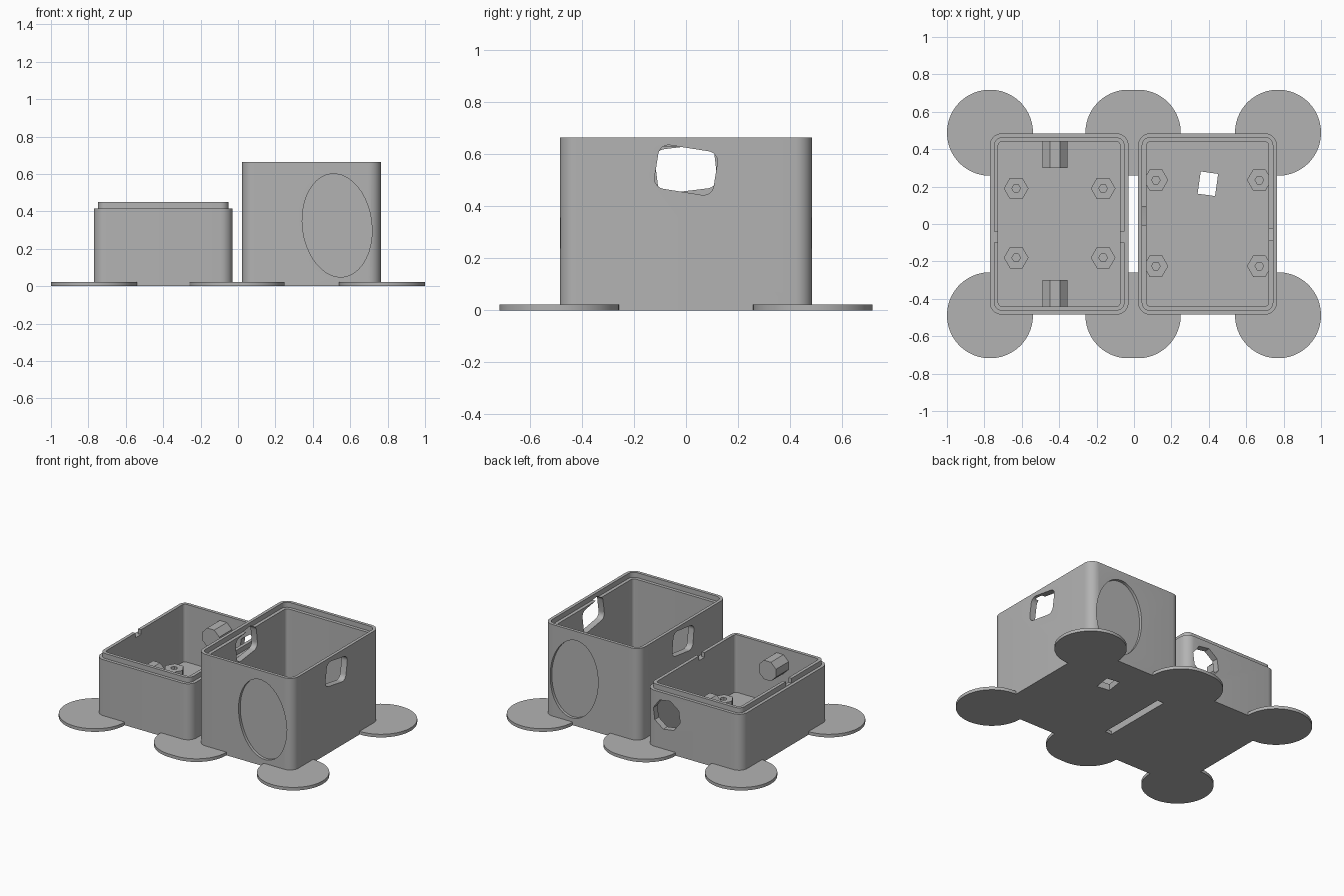
import bpy, bmesh, math
from mathutils import Matrix, Vector

cube = bpy.data.objects.get("Cube")
if cube:
    bpy.data.objects.remove(cube)

grey = bpy.data.materials.new("plain_grey")
grey.use_nodes = True
COLOUR = (0.45, 0.45, 0.45, 1)
grey.diffuse_color = COLOUR
grey.node_tree.nodes["Principled BSDF"].inputs["Base Color"].default_value = COLOUR


def loft(name, rings, capped=True, matrix=Matrix()):
    """Join equal-length point rings into a solid; uncapped ones close on themselves."""
    bm = bmesh.new()
    loops = [[bm.verts.new(matrix @ Vector(p)) for p in ring] for ring in rings]
    pairs = list(zip(loops, loops[1:]))
    if capped:
        bm.faces.new(loops[0])
        bm.faces.new(loops[-1])
    else:
        pairs.append((loops[-1], loops[0]))
    for a, b in pairs:
        for i in range(len(a)):
            j = (i + 1) % len(a)
            bm.faces.new((a[i], a[j], b[j], b[i]))
    bmesh.ops.recalc_face_normals(bm, faces=bm.faces)
    mesh = bpy.data.meshes.new(name)
    bm.to_mesh(mesh)
    bm.free()
    mesh.materials.append(grey)
    obj = bpy.data.objects.new(name, mesh)
    bpy.context.collection.objects.link(obj)
    return obj


def ellipse(rx, ry, z, sides, turn=0.0):
    step = 2 * math.pi / sides
    return [(rx * math.cos(i * step + turn), ry * math.sin(i * step + turn), z)
            for i in range(sides)]


def rounded_rect(hx, hy, r, z, steps=8):
    pts = []
    for k, (sx, sy) in enumerate(((1, 1), (-1, 1), (-1, -1), (1, -1))):
        for i in range(steps + 1):
            a = math.pi / 2 * (k + i / steps)
            pts.append((sx * (hx - r) + r * math.cos(a), sy * (hy - r) + r * math.sin(a), z))
    return pts


def place(x, y, z, face="Z", tilt=0.0):
    """Stand an outline upright: Y keeps x-z, X turns it to y-z."""
    m = Matrix.Rotation(math.radians(tilt), 4, "Z")
    if face != "Z":
        m = Matrix.Rotation(math.pi / 2, 4, "X") @ m
    if face == "X":
        m = Matrix.Rotation(math.pi / 2, 4, "Z") @ m
    return Matrix.Translation((x, y, z)) @ m


def select(obj):
    bpy.ops.object.select_all(action="DESELECT")
    obj.select_set(True)
    bpy.context.view_layer.objects.active = obj


def cut(obj, outline, depth, matrix):
    """Subtract an outline extruded by depth to both sides."""
    tool = loft("cutter", [[(x, y, d) for x, y, _ in outline] for d in (-depth, depth)],
                matrix=matrix)
    tool.hide_render = True
    mod = obj.modifiers.new("opening", "BOOLEAN")
    mod.operation, mod.solver, mod.object = "DIFFERENCE", "EXACT", tool
    select(obj)
    bpy.ops.object.modifier_apply(modifier=mod.name)
    bpy.data.objects.remove(tool)


def smooth(obj):
    select(obj)
    bpy.ops.object.shade_smooth_by_angle(angle=math.radians(25))


HX, HY, WALL, STEP, FLOOR = 0.371, 0.485, 0.045, 0.022, 0.045
TALL_X, LOW_X = 0.393, -0.4


def tray(name, x, profile):
    rings = [rounded_rect(HX - i, HY - i, 0.065 - i, z) for i, z in profile]
    return loft(name, rings, matrix=Matrix.Translation((x, 0, 0)))


# Tall tray with a rebated rim
tall = tray("tall_tray", TALL_X, [(0, 0), (0, 0.665), (STEP, 0.665), (STEP, 0.63),
                                 (WALL, 0.63), (WALL, FLOOR)])
# Low tray with a raised lip
low = tray("low_tray", LOW_X, [(0, 0), (0, 0.415), (STEP, 0.415), (STEP, 0.45),
                              (WALL, 0.45), (WALL, FLOOR)])

# Side windows, round recesses and floor opening of the tall tray
window = rounded_rect(0.115, 0.085, 0.04, 0, 6)
cut(tall, window, 0.06, place(TALL_X + HX, 0, 0.54, "X", -9))
cut(tall, window, 0.06, place(TALL_X - HX, 0, 0.545, "X", 7))
for side in (-1, 1):
    cut(tall, ellipse(0.185, 0.277, 0, 40), 0.02, place(0.53, side * HY, 0.325, "Y", 7))
cut(tall, rounded_rect(0.047, 0.06, 0.001, 0, 1), 0.1, place(0.395, 0.215, 0, "Z", -8))

# Cable hole and lip notches of the low tray
cut(low, ellipse(0.108, 0.108, 0, 8, 0.25), 0.07, place(-0.19, HY, 0.265, "Y"))
for side in (-1, 1):
    cut(low, rounded_rect(0.03, 0.03, 0.001, 0, 1), 0.035,
        place(LOW_X + side * (HX - 0.035), -0.07, 0.447, "X"))
for obj in (tall, low):
    smooth(obj)

# Hexagonal standoffs with screw holes
for label, xs, ys in (("low", (-0.63, -0.165), (-0.18, 0.19)),
                      ("tall", (0.117, 0.67), (-0.225, 0.235))):
    for x in xs:
        for y in ys:
            loft(label + "_standoff",
                 [ellipse(r, r, z, 6) for r, z in ((0.066, 0.03), (0.066, 0.12),
                                                  (0.023, 0.12), (0.023, 0.03))],
                 capped=False, matrix=Matrix.Translation((x, y, 0)))

# Faceted pegs on the end walls of the low tray
for side in (-1, 1):
    loft("wall_peg", [ellipse(0.072, 0.072, d, 8, math.pi / 8) for d in (-0.08, 0.08)],
         matrix=place(-0.422, side * 0.38, 0.34, "Y"))

# Thin round feet at the corners; the middle ones are stretched across the gap
for side in (-1, 1):
    for x, stretch in ((-0.77, 0), (-0.005, 0.025), (0.77, 0)):
        rings = [[(px + math.copysign(stretch, px), py, z)
                  for px, py, z in ellipse(0.23, 0.23, z, 64, math.pi / 64)]
                 for z in (0, 0.022)]
        smooth(loft("foot_disc", rings, matrix=Matrix.Translation((x, side * 0.488, 0))))
